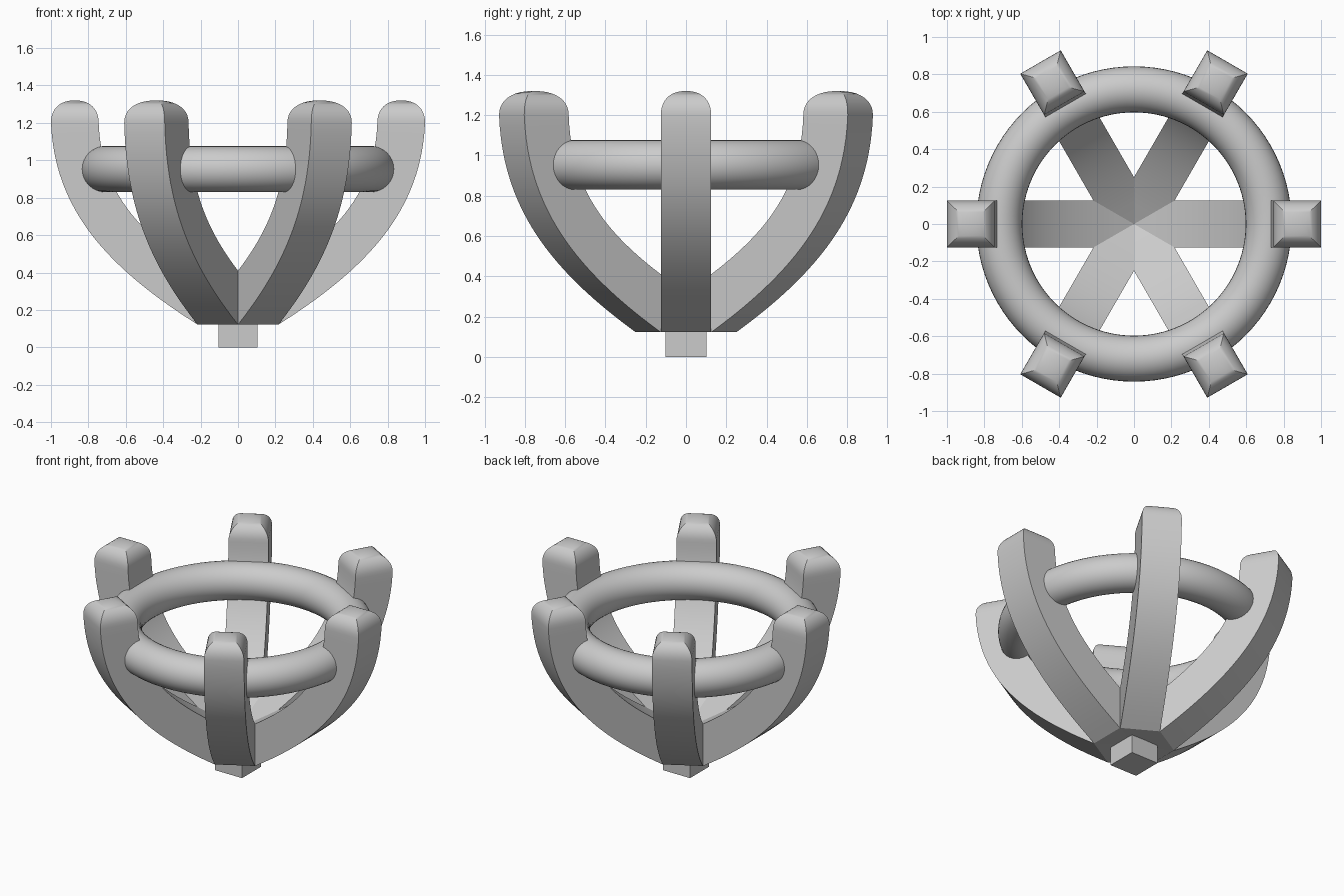
import bpy, bmesh, math
from mathutils import Vector, Matrix
from mathutils.geometry import interpolate_bezier

if "Cube" in bpy.data.objects:
    bpy.data.objects.remove(bpy.data.objects["Cube"])

HALF = 0.125      # half width of a prong

# side profile of a prong: matching outer and inner curves (radius, height)
N = 24
outer = interpolate_bezier(Vector((0.218, 0.123)), Vector((0.72, 0.44)),
                           Vector((0.98, 0.75)), Vector((1.0, 1.2)), N)
inner = interpolate_bezier(Vector((0.10, 0.337)), Vector((0.54, 0.60)),
                           Vector((0.73, 0.83)), Vector((0.745, 1.2)), N)
outer = [Vector((0, 0.13))] + list(outer)
inner = [Vector((0, 0.28))] + list(inner)


def smooth(obj):
    bpy.ops.object.select_all(action='DESELECT')
    bpy.context.view_layer.objects.active = obj
    obj.select_set(True)
    bpy.ops.object.shade_smooth_by_angle(angle=math.radians(30))


def make_prong(name, angle):
    bm = bmesh.new()

    def ring(r0, z0, r1, z1, h):
        return [bm.verts.new(c) for c in
                ((r0, -h, z0), (r1, -h, z1), (r1, h, z1), (r0, h, z0))]

    rings = [ring(i.x, i.y, o.x, o.y, HALF) for i, o in zip(inner, outer)]
    # rounded pyramid tip
    for k in range(1, 10):
        a = math.pi / 2 * k / 10
        s, z = math.cos(a) ** 0.85, 1.2 + 0.12 * math.sin(a) ** 0.9
        rings.append(ring(0.8725 - 0.1275 * s, z, 0.8725 + 0.1275 * s, z, HALF * s))
    for a, b in zip(rings, rings[1:]):
        for j in range(4):
            k = (j + 1) % 4
            bm.faces.new((a[j], a[k], b[k], b[j]))
    bm.faces.new(rings[0][::-1])
    tip = bm.verts.new((0.8725, 0, 1.32))
    for j in range(4):
        bm.faces.new((rings[-1][j], rings[-1][(j + 1) % 4], tip))
    bmesh.ops.recalc_face_normals(bm, faces=bm.faces)
    bm.transform(Matrix.Rotation(angle, 4, 'Z'))
    mesh = bpy.data.meshes.new(name)
    bm.to_mesh(mesh)
    bm.free()
    obj = bpy.data.objects.new(name, mesh)
    bpy.context.collection.objects.link(obj)
    smooth(obj)


# six prongs
for n in range(6):
    make_prong(f"prong_{n + 1}", n * math.pi / 3)

# ring held by the prongs
bpy.ops.mesh.primitive_torus_add(location=(0, 0, 0.953), major_radius=0.72,
                                 minor_radius=0.123, major_segments=96, minor_segments=32)
bpy.context.object.name = "support_ring"
smooth(bpy.context.object)

# square peg under the basket
bpy.ops.mesh.primitive_cube_add(size=1, location=(0, 0, 0.1))
peg = bpy.context.object
peg.name = "base_peg"
peg.scale = (0.206, 0.206, 0.2)
